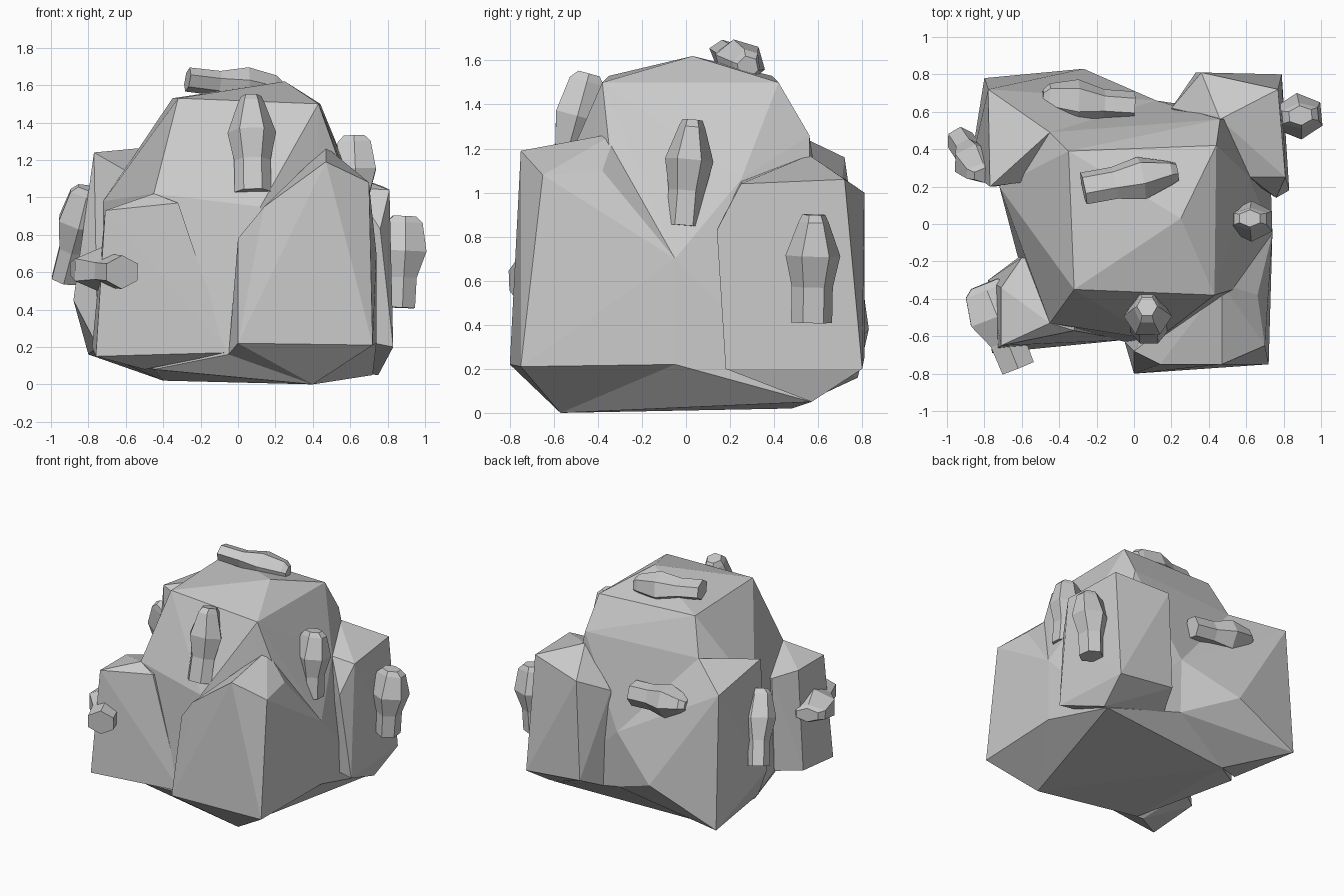
import bpy, bmesh
from mathutils import Vector


def finish(bm, name):
    bmesh.ops.recalc_face_normals(bm, faces=bm.faces)
    mesh = bpy.data.meshes.new(name)
    bm.to_mesh(mesh)
    bm.free()
    ob = bpy.data.objects.new(name, mesh)
    bpy.context.collection.objects.link(ob)
    return ob


def boulder(name, points):
    """Faceted stone: convex hull around a few corner points."""
    bm = bmesh.new()
    for p in points:
        bm.verts.new(p)
    bmesh.ops.convex_hull(bm, input=bm.verts)
    loose = [v for v in bm.verts if not v.link_faces]
    bmesh.ops.delete(bm, geom=loose, context='VERTS')
    return finish(bm, name)


# rings of a nugget: position along its length, width, depth
RINGS = [(0, .75, .6), (.33, .75, .62), (.62, 1, 1), (.93, .55, .8), (1, .42, .5)]
SECTION = [(1, 0), (.5, 1), (-.5, 1), (-1, 0), (-.5, -1), (.5, -1)]


def nugget(name, start, end, outward, width, depth):
    """Six-sided ore nugget with a narrow foot and a bulging head."""
    a, b = Vector(start), Vector(end)
    axis = (b - a).normalized()
    out = Vector(outward)
    out = (out - axis * out.dot(axis)).normalized()
    side = axis.cross(out)
    bm = bmesh.new()
    loops = []
    for t, w, d in RINGS:
        c = a.lerp(b, t)
        loops.append([bm.verts.new(c + side * (x * w * width) + out * (y * d * depth))
                      for x, y in SECTION])
    for lo, hi in zip(loops, loops[1:]):
        for i in range(6):
            j = (i + 1) % 6
            bm.faces.new((lo[i], lo[j], hi[j], hi[i]))
    bm.faces.new(loops[0])
    bm.faces.new(loops[-1])
    return finish(bm, name)


# central rock with the flat-topped peak
boulder("core_rock", [
    (-.35, .39, 1.53), (.44, .42, 1.5), (.25, .03, 1.62), (.43, -.38, 1.5), (-.32, -.35, 1.53),
    (-.45, -.53, 1.02), (.12, -.62, .95), (.53, -.35, 1.22), (.62, .25, 1.06),
    (.46, .56, 1.26), (-.45, .49, 1.27), (-.72, .2, .98), (-.72, .2, .16),
    (-.05, -.63, .16), (.74, -.05, .7), (.74, -.05, .22), (.73, .18, .22),
    (.12, .66, .62), (.12, .65, .2), (-.62, -.18, .2),
    (.4, -.57, 0), (-.4, .48, .02), (-.45, -.5, .08), (.72, .57, .05)])

# four corner boulders
boulder("front_left_rock", [
    (-.71, -.65, .93), (-.71, -.34, .93), (-.45, -.53, 1.02), (-.32, -.57, .97),
    (-.76, -.69, .15), (-.78, -.3, .2), (-.22, -.61, .3), (-.05, -.62, .17),
    (-.5, -.5, .08), (-.3, -.2, .9), (-.6, -.18, .9), (-.62, -.18, .2)])
boulder("front_right_rock", [
    (.14, -.75, .95), (.47, -.75, 1.19), (.47, -.32, 1.27), (.7, -.65, 1.08), (.66, -.38, 1.1),
    (0, -.68, .78), (0, -.8, .22), (.72, -.75, .21), (.74, -.05, .7), (.74, -.05, .22),
    (-.05, -.63, .16), (.4, -.57, 0), (.3, -.2, .6)])
boulder("back_right_rock", [
    (.77, .72, 1.06), (.36, .81, 1.0), (.62, .25, 1.05), (.81, .25, 1.04), (.46, .56, 1.17),
    (.76, .14, .83), (.83, .18, .2), (.79, .8, .2), (.33, .81, .25), (.75, .57, .05),
    (.2, .62, .9), (.2, .5, .1), (.73, .18, .22)])
boulder("back_left_rock", [
    (-.78, .72, 1.16), (-.45, .49, 1.27), (-.77, .2, 1.24), (-.27, .83, .38), (-.8, .78, .16),
    (-.88, .28, .45), (-.75, .2, .2), (.12, .66, .62), (.12, .65, .2), (-.4, .48, .02),
    (0, .3, .8)])

# ore nuggets set into every side
nugget("top_nugget", (-.27, .19, 1.63), (.23, .28, 1.57), (0, .3, 1), .12, .09)
nugget("front_nugget", (.08, -.58, 1.03), (.07, -.44, 1.54), (0, -1, .25), .13, .1)
nugget("right_nugget", (.64, -.01, .85), (.62, .03, 1.33), (1, 0, 0), .11, .11)
nugget("back_right_nugget", (.87, .57, .41), (.89, .58, .9), (1, .1, 0), .125, .12)
nugget("left_nugget", (-.93, .45, .56), (-.8, .26, 1.05), (-1, 0, .1), .1, .11)
nugget("front_left_nugget", (-.62, -.77, .6), (-.8, -.32, .62), (-1, -.4, 0), .12, .15)
nugget("back_nugget", (0, .63, .94), (-.49, .66, .98), (0, .9, .4), .12, .11)
